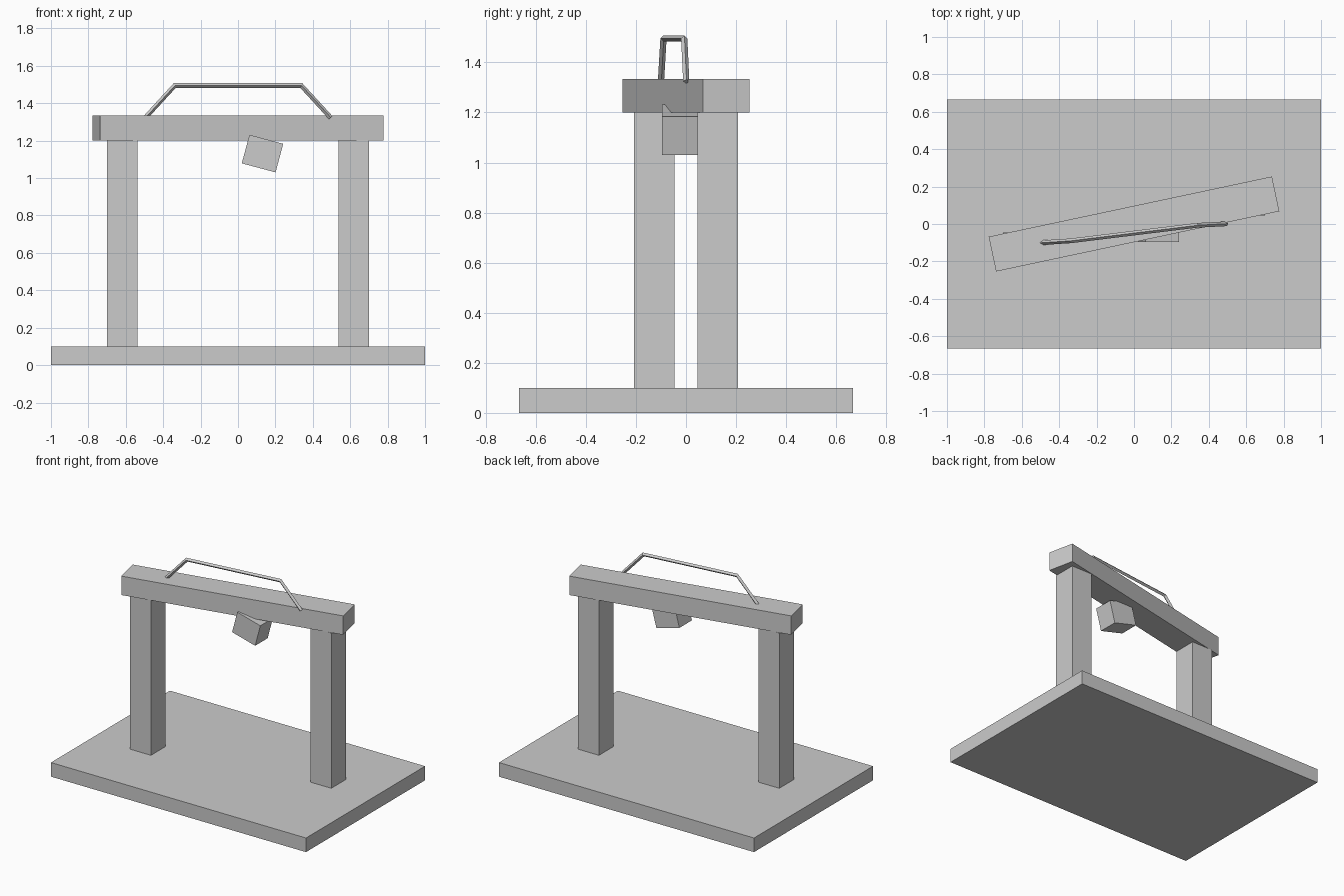
import bpy, bmesh, math
from mathutils import Vector

if "Cube" in bpy.data.objects:
    bpy.data.objects.remove(bpy.data.objects["Cube"])

grey = bpy.data.materials.new("plain_grey")
grey.diffuse_color = (0.6, 0.6, 0.6, 1)
grey.use_nodes = True
grey.node_tree.nodes["Principled BSDF"].inputs["Base Color"].default_value = grey.diffuse_color


def finish(name, bm):
    bmesh.ops.recalc_face_normals(bm, faces=bm.faces)
    mesh = bpy.data.meshes.new(name)
    bm.to_mesh(mesh)
    bm.free()
    mesh.materials.append(grey)
    ob = bpy.data.objects.new(name, mesh)
    bpy.context.collection.objects.link(ob)
    return ob


def box(name, centre, size, rot=(0, 0, 0)):
    bm = bmesh.new()
    bmesh.ops.create_cube(bm, size=1)
    bmesh.ops.scale(bm, vec=size, verts=bm.verts)
    ob = finish(name, bm)
    ob.location = centre
    ob.rotation_euler = [math.radians(a) for a in rot]
    return ob


def diamond_bar(name, points, r):
    """Four-sided rod swept along a path with mitred corners."""
    pts = [Vector(p) for p in points]
    side = (pts[-1] - pts[0]).cross(Vector((0, 0, 1))).normalized()
    bm = bmesh.new()
    rings = []
    for i, p in enumerate(pts):
        d_in = (p - pts[max(i - 1, 0)]).normalized()
        d_out = (pts[min(i + 1, len(pts) - 1)] - p).normalized()
        tangent = (d_in + d_out).normalized()
        up = side.cross(tangent).normalized()
        ref = d_in if i else d_out
        mitre = r / tangent.dot(ref)
        rings.append([bm.verts.new(p + o) for o in
                      (side * r, up * mitre, -side * r, -up * mitre)])
    for a, b in zip(rings, rings[1:]):
        for k in range(4):
            bm.faces.new((a[k], a[(k + 1) % 4], b[(k + 1) % 4], b[k]))
    bm.faces.new(rings[0])
    bm.faces.new(rings[-1])
    return finish(name, bm)


# Base slab
box("base", (0, 0, 0.05), (2, 1.333, 0.1))

# Square posts, placed diagonally opposite
for s, label in ((-1, "left"), (1, "right")):
    box(label + "_post", (0.618 * s, 0.127 * s, 0.65), (0.163, 0.163, 1.1))

# Crossbeam turned to lie over both posts
box("crossbeam", (0, 0, 1.267), (1.548, 0.19, 0.134), (0, 0, 12))

# Tilted block under the beam
box("hanging_block", (0.131, -0.025, 1.131), (0.187, 0.14, 0.158), (0, 15, 0))

# Bent handle rod on top
diamond_bar("handle", [(-0.495, -0.1, 1.324), (-0.338, -0.09, 1.495),
                       (0.338, -0.007, 1.495), (0.495, 0.001, 1.324)], 0.0125)
